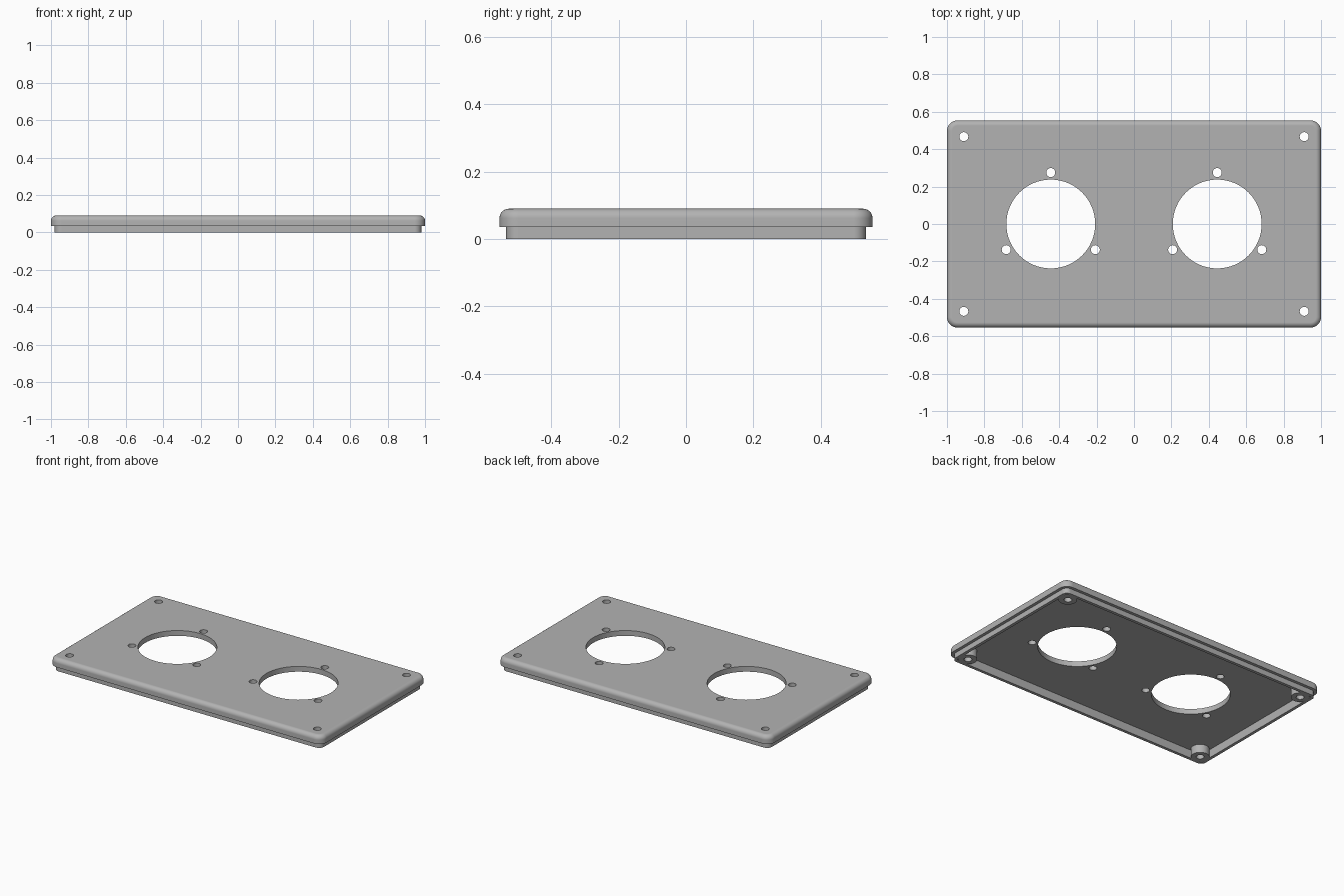
import bpy, bmesh, math

if "Cube" in bpy.data.objects:
    bpy.data.objects.remove(bpy.data.objects["Cube"])

grey = bpy.data.materials.new("light grey")
grey.diffuse_color = (0.45, 0.45, 0.45, 1)
grey.use_nodes = True
grey.node_tree.nodes["Principled BSDF"].inputs["Base Color"].default_value = grey.diffuse_color


def rounded_rect(hx, hy, r, seg=10):
    pts = []
    for k, (sx, sy) in enumerate([(1, 1), (-1, 1), (-1, -1), (1, -1)]):
        for i in range(seg + 1):
            a = math.pi / 2 * (k + i / seg)
            pts.append((sx * (hx - r) + r * math.cos(a),
                        sy * (hy - r) + r * math.sin(a)))
    return pts


def to_object(bm, name):
    bmesh.ops.recalc_face_normals(bm, faces=bm.faces[:])
    me = bpy.data.meshes.new(name)
    bm.to_mesh(me)
    bm.free()
    me.materials.append(grey)
    ob = bpy.data.objects.new(name, me)
    bpy.context.collection.objects.link(ob)
    return ob


def cylinders(name, specs, z0, z1, seg):
    """One mesh of upright cylinders, each given as (x, y, radius)."""
    bm = bmesh.new()
    for x, y, r in specs:
        new = bmesh.ops.create_cone(bm, cap_ends=True, segments=seg, radius1=r,
                                    radius2=r, depth=z1 - z0)["verts"]
        bmesh.ops.translate(bm, verts=new, vec=(x, y, (z0 + z1) / 2))
    return to_object(bm, name)


# Cover shell: rings run from the inner ceiling, under the lip, up to the top
HX, HY, TOP, STEP, CEIL, FIL = 1.0, 0.554, 0.09, 0.035, 0.055, 0.028
sections = [(0.04, CEIL), (0.04, 0), (0.02, 0), (0.02, STEP), (0, STEP)]
for i in range(7):
    a = math.pi / 2 * i / 6
    sections.append((FIL * (1 - math.cos(a)), TOP - FIL + FIL * math.sin(a)))

bm = bmesh.new()
rings = []
for inset, z in sections:
    pts = rounded_rect(HX - inset, HY - inset, 0.056 - inset)
    rings.append([bm.verts.new((x, y, z)) for x, y in pts])
for a, b in zip(rings, rings[1:]):
    for i in range(len(a)):
        j = (i + 1) % len(a)
        bm.faces.new((a[i], a[j], b[j], b[i]))
bm.faces.new(rings[0])
bm.faces.new(rings[-1])
cover = to_object(bm, "cover_plate")

# Corner screw bosses under the plate
corners = [(sx * 0.91, sy * 0.467) for sx in (-1, 1) for sy in (-1, 1)]
bosses = cylinders("corner_bosses", [(x, y, 0.056) for x, y in corners],
                   0, CEIL + 0.015, 40)

# Large openings with three screw holes each, and corner screw holes
holes = [(x, y, 0.024) for x, y in corners]
for cx in (-0.445, 0.445):
    holes.append((cx, 0, 0.2375))
    for k in range(3):
        a = math.radians(90 + 120 * k)
        holes.append((cx + 0.275 * math.cos(a), 0.275 * math.sin(a), 0.024))
cutter = cylinders("hole_cutter", holes, -0.1, 0.2, 64)

bpy.context.view_layer.objects.active = cover
cover.select_set(True)
for tool, op in ((bosses, 'UNION'), (cutter, 'DIFFERENCE')):
    mod = cover.modifiers.new(op.lower(), 'BOOLEAN')
    mod.object, mod.operation, mod.solver = tool, op, 'EXACT'
    bpy.ops.object.modifier_apply(modifier=mod.name)
    bpy.data.objects.remove(tool)

# Smooth fillets and holes, keep flat faces flat
bpy.ops.object.shade_smooth_by_angle(angle=math.radians(30))
weighted = cover.modifiers.new("weighted_normals", 'WEIGHTED_NORMAL')
weighted.keep_sharp = True
